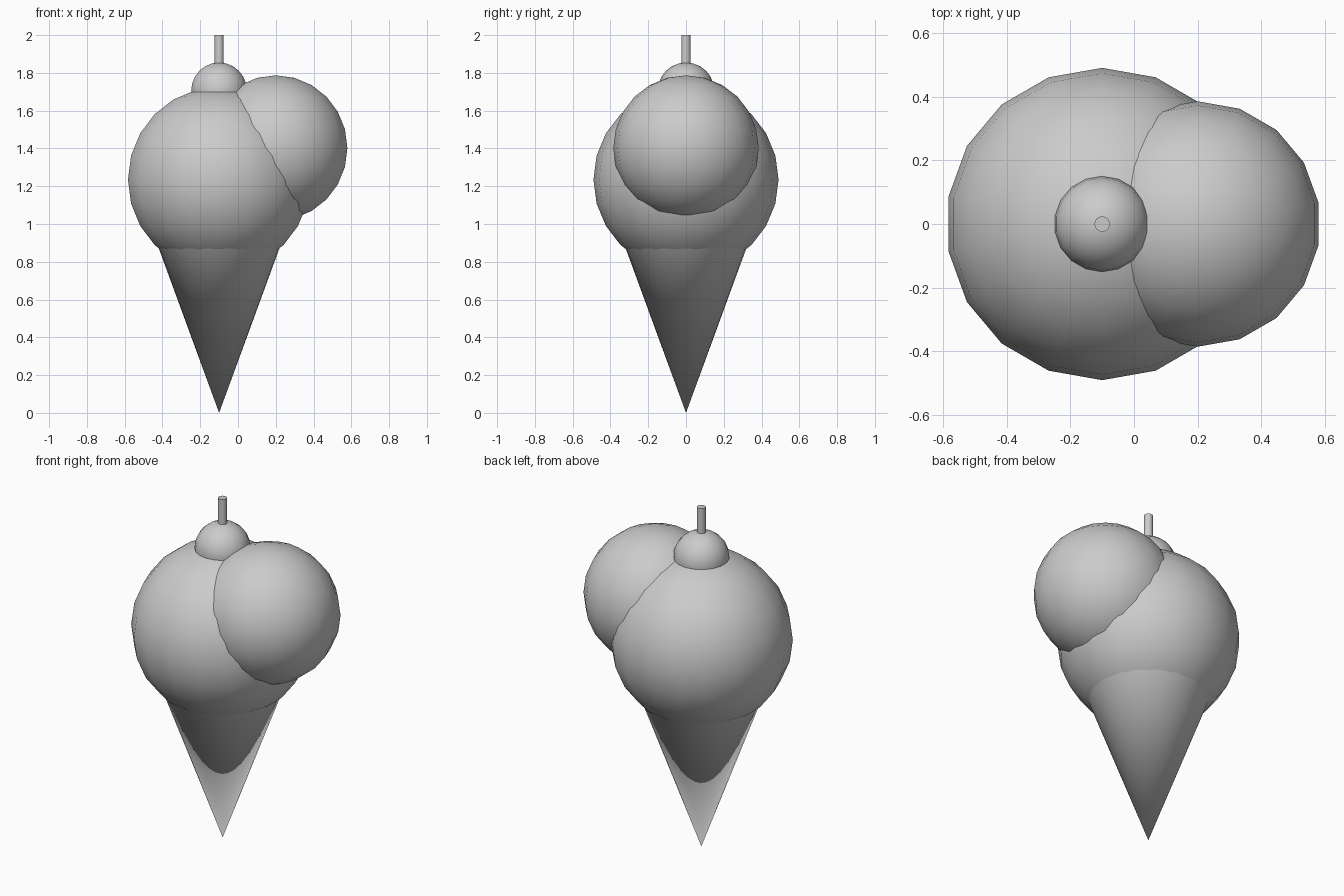
import bpy
import math

if "Cube" in bpy.data.objects:
    bpy.data.objects.remove(bpy.data.objects["Cube"])

CX = -0.1  # axis shared by cone, main scoop, cherry and stem

gray = bpy.data.materials.new("plain gray")
gray.diffuse_color = (0.6, 0.6, 0.6, 1)
gray.use_nodes = True
gray.node_tree.nodes["Principled BSDF"].inputs["Base Color"].default_value = gray.diffuse_color


def finish(name):
    obj = bpy.context.object
    obj.name = name
    obj.data.materials.append(gray)
    bpy.ops.object.shade_smooth_by_angle(angle=math.radians(40))
    return obj


def ball(name, x, z, radius):
    bpy.ops.mesh.primitive_uv_sphere_add(
        segments=18, ring_count=12, radius=radius, location=(x, 0, z))
    return finish(name)


def tapered(name, sides, r_low, r_high, z_low, z_high):
    bpy.ops.mesh.primitive_cone_add(
        vertices=sides, radius1=r_low, radius2=r_high,
        depth=z_high - z_low, location=(CX, 0, (z_low + z_high) / 2))
    return finish(name)


# Wafer cone, its rim hidden inside the main scoop
tapered("wafer_cone", 32, 0.0, 0.44, 0.0, 1.2)

# Two overlapping scoops
ball("main_scoop", CX, 1.235, 0.49)
ball("side_scoop", 0.2, 1.402, 0.385)

# Cherry and its stem
ball("cherry", CX, 1.705, 0.15)
tapered("cherry_stem", 18, 0.024, 0.024, 1.75, 2.0)
